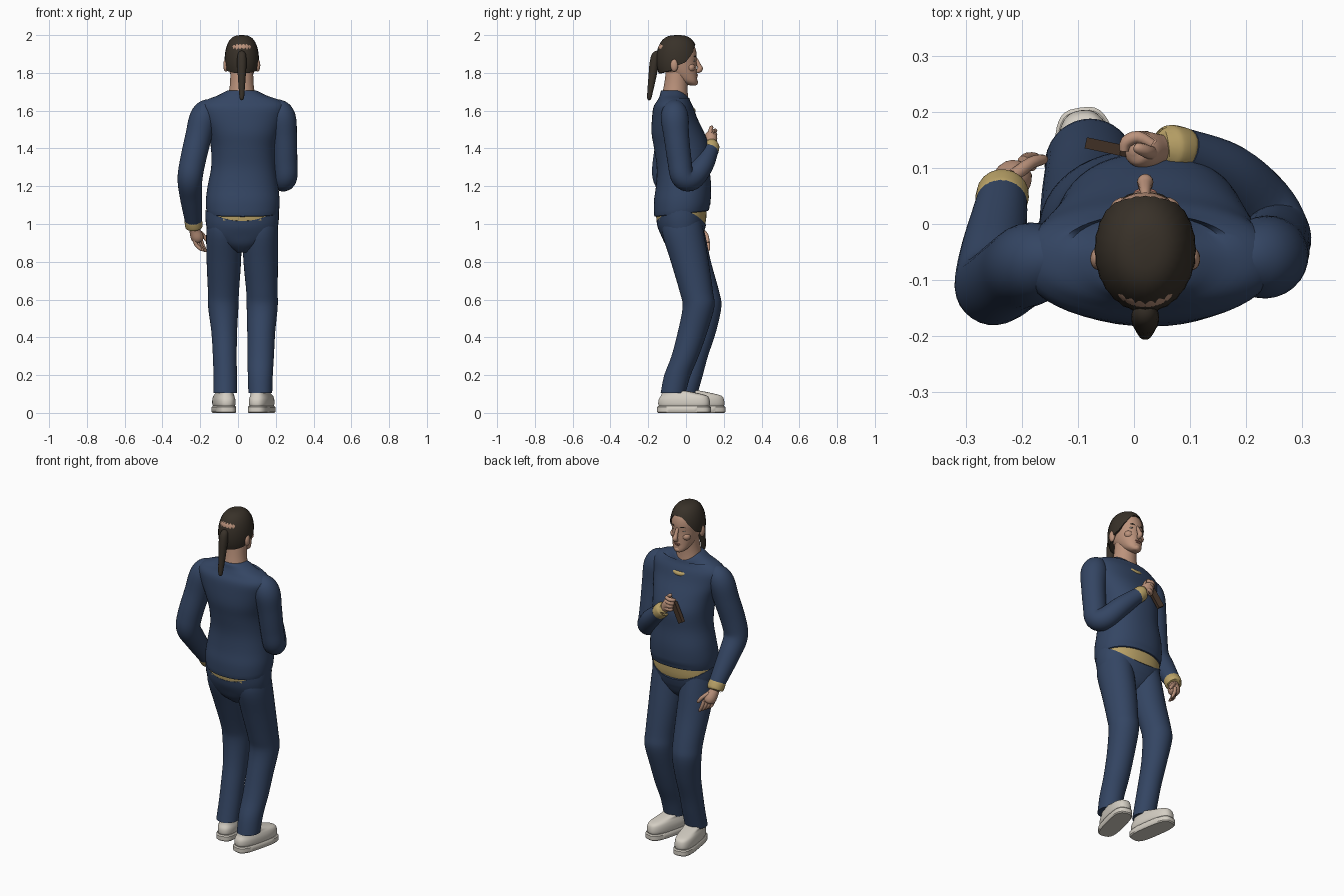
import bpy, bmesh, math
from mathutils import Vector


def material(name, rgb):
    m = bpy.data.materials.new(name)
    m.diffuse_color = (*rgb, 1)
    return m


NAVY = material("navy cloth", (0.034, 0.060, 0.125))
HAIR = material("dark brown hair", (0.040, 0.031, 0.022))
SKIN = material("skin", (0.50, 0.29, 0.20))
GOLD = material("gold trim", (0.50, 0.37, 0.14))
WHITE = material("off white", (0.66, 0.62, 0.55))
BROWN = material("brown leather", (0.06, 0.035, 0.022))
LIPS = material("lips", (0.36, 0.15, 0.11))


def mesh_from_rings(name, rings, mat):
    """Skin a list of equal point rings and close both ends."""
    bm = bmesh.new()
    vs = [[bm.verts.new(p) for p in ring] for ring in rings]
    n = len(vs[0])
    for a, b in zip(vs, vs[1:]):
        for i in range(n):
            j = (i + 1) % n
            bm.faces.new((a[i], a[j], b[j], b[i]))
    bm.faces.new(vs[0][::-1])
    bm.faces.new(vs[-1])
    bmesh.ops.recalc_face_normals(bm, faces=bm.faces)
    me = bpy.data.meshes.new(name)
    bm.to_mesh(me)
    bm.free()
    me.materials.append(mat)
    ob = bpy.data.objects.new(name, me)
    bpy.context.collection.objects.link(ob)
    return ob


def spline(keys, sub):
    """Catmull-Rom through tuples of numbers."""
    out = []
    k = [keys[0]] + list(keys) + [keys[-1]]
    for a, b, c, d in zip(k, k[1:], k[2:], k[3:]):
        for s in range(sub):
            t = s / sub
            out.append([0.5 * (2 * q + (r - p) * t + (2 * p - 5 * q + 4 * r - w) * t * t
                        + (3 * q - p - 3 * r + w) * t ** 3) for p, q, r, w in zip(a, b, c, d)])
    return out + [list(keys[-1])]


def ellipse(n, power):
    for i in range(n):
        a = 2 * math.pi * i / n
        c, s = math.cos(a), math.sin(a)
        yield (math.copysign(abs(c) ** (2 / power), c), math.copysign(abs(s) ** (2 / power), s))


def loft(name, keys, mat, power=2.0, turn=0.0, n=36, sub=4, lift=None):
    """Horizontal sections: x, y, z, rx, ry."""
    ct, st = math.cos(turn), math.sin(turn)
    rings = []
    for x, y, z, rx, ry in spline(keys, sub):
        ring = []
        for c, s in ellipse(n, power):
            u, v = c * rx, s * ry
            ring.append((x + u * ct - v * st, y + u * st + v * ct, z + (lift(c, s, z) if lift else 0)))
        rings.append(ring)
    return mesh_from_rings(name, rings, mat)


def tube(name, keys, mat, n=20, sub=5):
    """Round sections square to a path: x, y, z, radius."""
    pts = spline(keys, sub)
    pos = [Vector(p[:3]) for p in pts]
    rings, prev, side = [], None, None
    for i, p in enumerate(pos):
        t = (pos[min(i + 1, len(pos) - 1)] - pos[max(i - 1, 0)]).normalized()
        side = t.orthogonal().normalized() if prev is None else prev.rotation_difference(t) @ side
        prev = t
        up = t.cross(side)
        rings.append([p + (side * c + up * s) * max(pts[i][3], 0.001) for c, s in ellipse(n, 2)])
    return mesh_from_rings(name, rings, mat)


def ball(name, c, r, mat):
    keys = [(c[0], c[1], c[2] + r[2] * math.sin(a), max(r[0] * math.cos(a), 1e-4), max(r[1] * math.cos(a), 1e-4))
            for a in [math.pi * (i / 10 - 0.5) for i in range(11)]]
    return loft(name, keys, mat, n=20, sub=1)


# Trousers: two bent legs and a seat whose waistband rises at the hips
loft("right_leg", [(.115, -.02, 1.04, .09, .10), (.118, -.015, .95, .094, .11), (.12, .02, .8, .091, .10),
                   (.127, .055, .64, .083, .088), (.128, .066, .56, .082, .084), (.123, .035, .43, .074, .078),
                   (.12, -.005, .3, .07, .072), (.118, -.045, .2, .066, .07), (.118, -.068, .105, .063, .066)], NAVY)
loft("left_leg", [(-.07, -.02, 1.04, .09, .10), (-.074, -.01, .95, .094, .11), (-.075, .037, .8, .091, .095),
                  (-.077, .09, .64, .082, .086), (-.078, .104, .56, .08, .083), (-.073, .085, .43, .068, .074),
                  (-.07, .05, .3, .063, .066), (-.068, .025, .2, .062, .064), (-.068, .0, .105, .062, .062)], NAVY)
loft("trouser_seat", [(.022, -.025, .85, .03, .04), (.022, -.022, .89, .11, .085), (.022, -.022, .94, .175, .11),
                      (.022, -.025, .98, .193, .124), (.022, -.025, 1.015, .195, .131)], NAVY, 2.2,
     lift=lambda c, s, z: max(0, z - .94) / .075 * (.06 * c * c - .02 * max(s, 0)))
loft("undershirt_band", [(.022, -.025, .96, .175, .115), (.022, -.025, 1.02, .188, .131),
                         (.022, -.025, 1.09, .185, .135)], GOLD, 2.2)

# Jacket body
loft("jacket", [(.025, -.025, 1.065, .165, .12), (.025, -.024, 1.056, .188, .143), (.025, -.02, 1.12, .195, .150),
                (.026, -.013, 1.2, .187, .146), (.03, -.015, 1.3, .172, .14), (.03, -.022, 1.4, .173, .147),
                (.03, -.042, 1.48, .188, .14), (.025, -.06, 1.56, .212, .12), (.025, -.067, 1.62, .225, .105),
                (.025, -.065, 1.655, .195, .086), (.022, -.062, 1.68, .13, .077),
                (.02, -.06, 1.705, .08, .072), (.02, -.06, 1.708, .06, .06)], NAVY, 2.2, n=48,
     lift=lambda c, s, z: -.035 * max(s, 0) ** 2 if z > 1.67 else .015 * s if z < 1.1 else 0)
tube("collar_trim", [(-.035, .022, 1.615, .004), (-.01, .032, 1.604, .013), (.02, .036, 1.6, .015),
                     (.05, .032, 1.604, .013), (.075, .022, 1.615, .004)], GOLD, 12)

# Sleeves and cuffs
tube("left_sleeve", [(-.11, -.06, 1.645, .01), (-.15, -.062, 1.615, .055), (-.182, -.07, 1.565, .073),
                     (-.21, -.085, 1.46, .07), (-.24, -.108, 1.33, .068), (-.254, -.108, 1.24, .066),
                     (-.25, -.05, 1.15, .059), (-.238, .025, 1.04, .048), (-.236, .042, 1.015, .045)], NAVY, 28)
tube("left_cuff", [(-.237, .036, 1.025, .044), (-.236, .043, 1.012, .047), (-.233, .058, .985, .045),
                   (-.233, .059, .983, .03)], GOLD)
tube("right_sleeve", [(.16, -.06, 1.645, .01), (.2, -.06, 1.615, .055), (.232, -.06, 1.565, .073),
                      (.245, -.05, 1.46, .067), (.25, -.035, 1.34, .064), (.252, -.018, 1.25, .062),
                      (.225, .03, 1.24, .062), (.165, .09, 1.31, .055), (.085, .13, 1.39, .042)], NAVY, 28)
tube("right_cuff", [(.09, .127, 1.385, .04), (.08, .131, 1.393, .043), (.058, .135, 1.415, .041),
                    (.056, .135, 1.416, .025)], GOLD)

# Relaxed left hand
tube("left_palm", [(-.236, .045, 1.0, .026), (-.23, .062, .97, .028), (-.218, .078, .935, .034),
                   (-.208, .088, .915, .028), (-.204, .092, .905, .008)], SKIN)
for i, nm in enumerate(("index", "middle", "ring", "little")):
    o = i * .016
    tube("left_%s_finger" % nm, [(-.198 - o * .7, .112 - o, .925, .010), (-.188 - o * .7, .118 - o, .89, .010),
                                 (-.174 - o * .5, .118 - o, .862 + o * .1, .008),
                                 (-.168 - o * .5, .115 - o, .852 + o * .1, .002)], SKIN, 10, 3)
tube("left_thumb", [(-.215, .085, .965, .013), (-.185, .108, .94, .011), (-.162, .115, .91, .009),
                    (-.156, .115, .902, .002)], SKIN, 10, 3)

# Raised right fist gripping a small case
tube("right_palm", [(.066, .133, 1.408, .024), (.045, .134, 1.428, .026), (.018, .132, 1.458, .033),
                    (.002, .13, 1.48, .024), (-.002, .129, 1.487, .005)], SKIN)
for i, nm in enumerate(("index", "middle", "ring", "little")):
    z = 1.494 - i * .02
    x = .012 + i * .005
    tube("right_%s_finger" % nm, [(x + .02, .142, z, .009), (x - .005, .155, z, .011), (x - .026, .146, z - .004, .011),
                                  (x - .03, .13, z - .006, .008)], SKIN, 10, 3)
tube("right_thumb", [(.035, .125, 1.46, .013), (.022, .13, 1.497, .012), (.005, .136, 1.513, .009),
                     (.0, .138, 1.515, .002)], SKIN, 10, 3)
bpy.ops.mesh.primitive_cube_add(size=1, location=(-.04, .135, 1.42), rotation=(0, math.radians(32), math.radians(-12)))
case = bpy.context.object
case.name = "hand_held_case"
case.scale = (.036, .02, .12)
case.data.materials.append(BROWN)

# Neck and head
loft("neck", [(.02, -.06, 1.65, .078, .072), (.02, -.057, 1.7, .068, .066), (.02, -.052, 1.75, .062, .062),
              (.02, -.045, 1.82, .06, .06)], SKIN)
loft("head", [(.02, .038, 1.733, .012, .012), (.02, .032, 1.738, .026, .026), (.02, .014, 1.755, .044, .046),
              (.02, -.01, 1.785, .058, .068), (.02, -.033, 1.82, .069, .090), (.02, -.045, 1.86, .076, .100),
              (.02, -.046, 1.9, .079, .102), (.02, -.05, 1.94, .073, .096), (.02, -.05, 1.97, .05, .07),
              (.02, -.05, 1.985, .02, .03)], SKIN, 2.15)

# Hair cap: dome whose lower edge follows the hairline
HAIRLINE = [(-1, -34), (-.3, -26), (0, -14), (.4, -6), (.75, 16), (.92, 33), (1.01, 37)]


def hairline(f):
    for (a, u), (b, v) in zip(HAIRLINE, HAIRLINE[1:]):
        if f <= b:
            return math.radians(u + (v - u) * (f - a) / (b - a))


cap = []
for k in range(-1, 15):
    ring = []
    for i in range(56):
        th = 2 * math.pi * i / 56
        low = hairline(math.sin(th))
        el = low + (math.radians(89.5) - low) * max(k, 0) / 14
        w = math.cos(el) ** .68 * (.86 if k < 0 else 1 + .008 * (-1) ** i)
        ring.append((.02 + .09 * w * math.cos(th), -.046 + .111 * w * math.sin(th), 1.87 + .13 * math.sin(el)))
    cap.append(ring)
mesh_from_rings("hair_cap", cap, HAIR)
tube("ponytail", [(.02, -.13, 1.9, .012), (.02, -.157, 1.895, .022), (.02, -.168, 1.85, .025),
                  (.02, -.178, 1.78, .021), (.02, -.19, 1.7, .015), (.02, -.195, 1.665, .011),
                  (.02, -.196, 1.655, .002)], HAIR)

# Face details
tube("nose", [(.02, .045, 1.888, .005), (.02, .056, 1.868, .009), (.02, .069, 1.838, .012),
              (.02, .075, 1.822, .0145), (.02, .064, 1.81, .012), (.02, .05, 1.806, .004)], SKIN, 14)
ball("chin", (.02, .044, 1.75), (.022, .02, .018), SKIN)
ball("upper_lip", (.02, .055, 1.788), (.021, .009, .005), LIPS)
ball("lower_lip", (.02, .053, 1.779), (.018, .009, .0055), LIPS)
ball("mouth_area", (.02, .04, 1.786), (.032, .021, .024), SKIN)
for s, nm in ((-1, "left"), (1, "right")):
    x = .02 + s * .031
    ball(nm + "_eye_white", (x, .039, 1.864), (.013, .008, .006), WHITE)
    ball(nm + "_iris", (x, .044, 1.864), (.005, .005, .0055), HAIR)
    tube(nm + "_brow", [(.02 + s * .014, .053, 1.882, .002), (x, .048, 1.889, .004),
                        (.02 + s * .052, .03, 1.882, .002)], HAIR, 8)
    ball(nm + "_cheek", (.02 + s * .037, .024, 1.828), (.026, .024, .023), SKIN)
    ball(nm + "_ear", (.02 + s * .084, -.062, 1.84), (.014, .02, .034), SKIN)

# Shoes: flat sole plate and rounded upper, toes turned out
for nm, x, y, turn in (("right", .125, -.01, -.24), ("left", -.075, .065, .15)):
    loft(nm + "_shoe_sole", [(x, y, .0, .052, .138), (x, y, .006, .057, .144), (x, y, .03, .057, .144),
                             (x, y, .036, .052, .138)], WHITE, 3.2, turn, 40, 1)
    hx, hy = x + .02 * math.sin(turn), y - .02 * math.cos(turn)
    bx, by = x + .055 * math.sin(turn), y - .055 * math.cos(turn)
    loft(nm + "_shoe_upper", [(x, y, .034, .05, .134), (x, y, .045, .055, .139), (x, y, .07, .055, .137),
                              (x, y, .09, .05, .125), (hx, hy, .103, .045, .1), (bx, by, .118, .045, .06),
                              (bx, by, .122, .03, .04)], WHITE, 2.6, turn, 40, 3)

# Smooth shading with kept edges
bpy.ops.object.select_all(action="SELECT")
bpy.context.view_layer.objects.active = case
bpy.ops.object.shade_smooth_by_angle(angle=math.radians(40))
